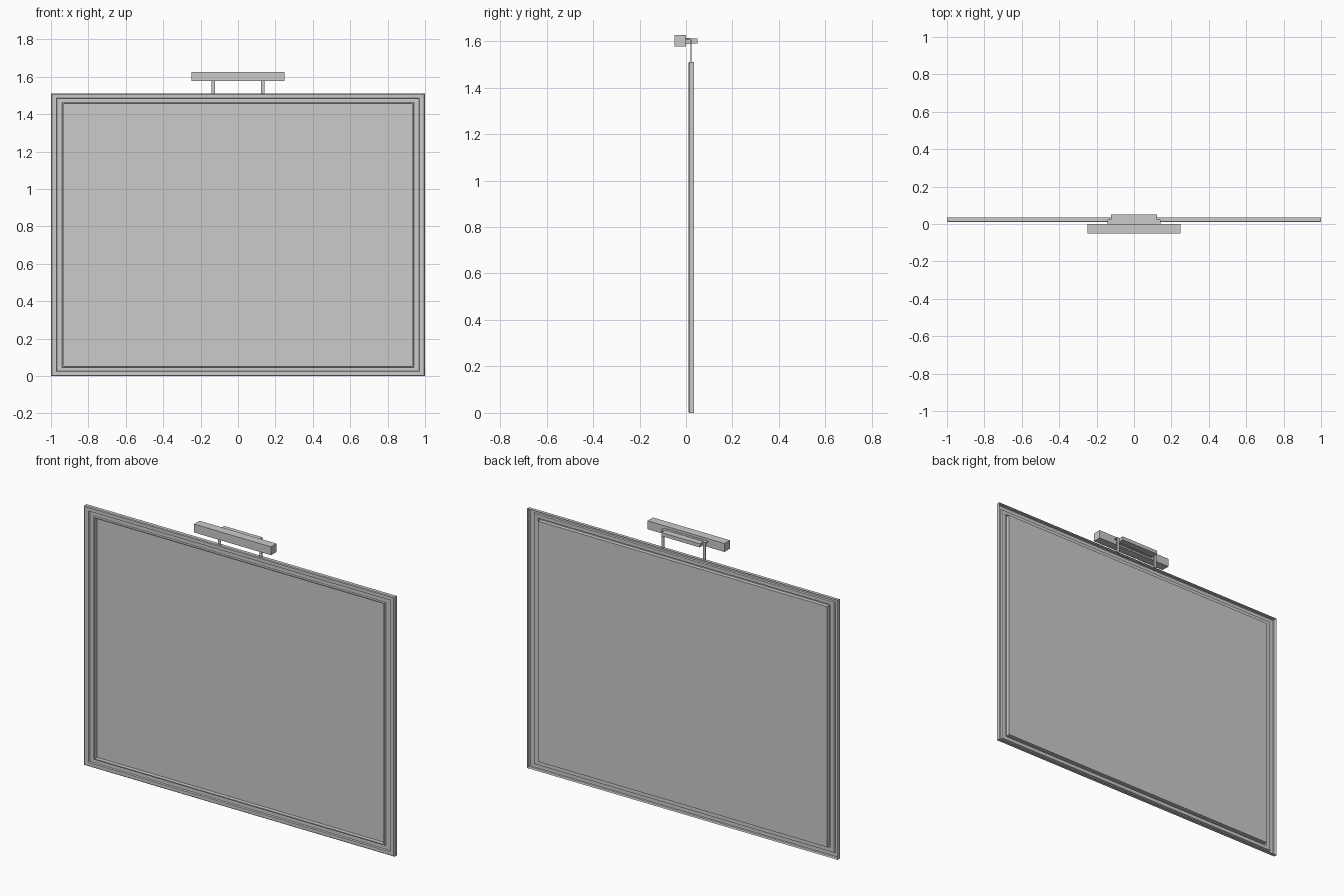
import bpy, bmesh

if "Cube" in bpy.data.objects:
    bpy.data.objects.remove(bpy.data.objects["Cube"])

def box(name, x0, x1, y0, y1, z0, z1):
    bm = bmesh.new()
    bmesh.ops.create_cube(bm, size=1)
    for v in bm.verts:
        v.co.x = x0 + (v.co.x + .5) * (x1 - x0)
        v.co.y = y0 + (v.co.y + .5) * (y1 - y0)
        v.co.z = z0 + (v.co.z + .5) * (z1 - z0)
    me = bpy.data.meshes.new(name)
    bm.to_mesh(me)
    bm.free()
    ob = bpy.data.objects.new(name, me)
    bpy.context.collection.objects.link(ob)
    return ob

# Open-backed frame moulding: (fraction of border width, y), outside to inside
W, H, BX, BZ = 1.0, 1.51, 0.07, 0.055
profile = [(0, .034), (0, .014), (.07, .010), (.42, .010), (.48, .017),
           (.85, .017), (.9, .010), (1, .010), (1, .033)]
bm = bmesh.new()
rings = []
for t, y in profile:
    x, z0, z1 = W - t * BX, t * BZ, H - t * BZ
    rings.append([bm.verts.new(c) for c in
                  ((-x, y, z0), (x, y, z0), (x, y, z1), (-x, y, z1))])
for a, b in zip(rings, rings[1:]):
    for i in range(4):
        j = (i + 1) % 4
        bm.faces.new((a[i], a[j], b[j], b[i]))
# Recessed panel closes the inner ring
bm.faces.new(rings[-1])
bmesh.ops.recalc_face_normals(bm, faces=bm.faces)
if bm.faces[:][-1].normal.y > 0:
    bmesh.ops.reverse_faces(bm, faces=bm.faces)
me = bpy.data.meshes.new("framed_panel")
bm.to_mesh(me)
bm.free()
bpy.context.collection.objects.link(bpy.data.objects.new("framed_panel", me))

# Bar on top, with its rear bracket
box("top_bar", -.248, .248, -.05, 0, 1.578, 1.627)
box("bracket_plate", -.124, .124, 0, .014, 1.588, 1.613)
box("bracket_rail", -.124, .124, .014, .05, 1.590, 1.611)

# Two thin posts
for name, s in (("left_post", -1), ("right_post", 1)):
    c = s * .133
    box(name, c - .009, c + .009, .019, .023, 1.505, 1.612)
    box(name + "_arm", c - .009, c + .009, 0, .023, 1.607, 1.612)
